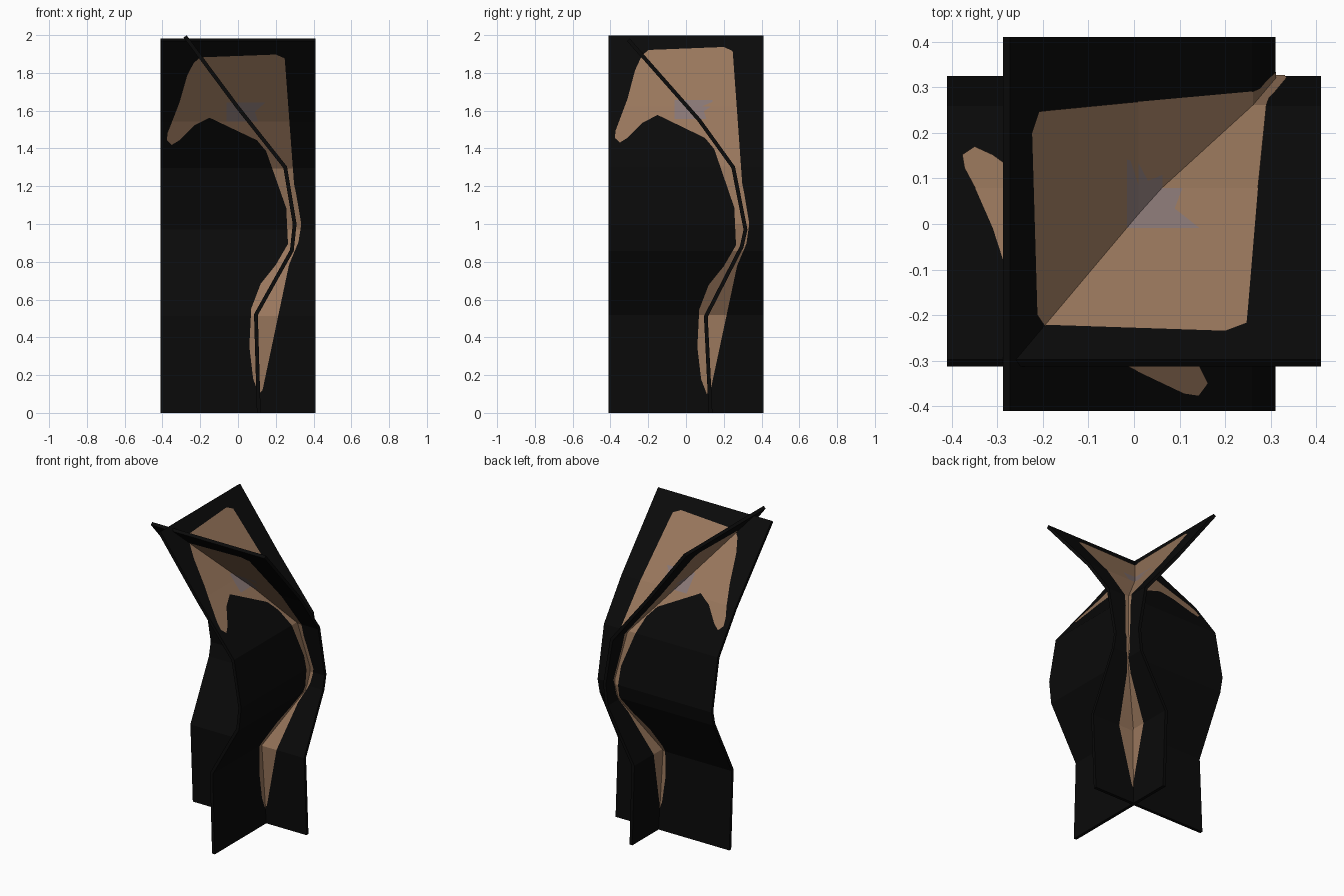
import bpy, bmesh
from mathutils import Vector

if "Cube" in bpy.data.objects:
    bpy.data.objects.remove(bpy.data.objects["Cube"])

HALF_W, HALF_T, LIFT = 0.41, 0.010, 0.002


def material(name, rgb):
    m = bpy.data.materials.new(name)
    m.diffuse_color = (*rgb, 1)
    m.use_nodes = True
    m.node_tree.nodes["Principled BSDF"].inputs["Base Color"].default_value = m.diffuse_color
    return m


BLACK = material("black_card", (0.003, 0.003, 0.003))
BROWN = material("leaf_brown", (0.32, 0.185, 0.108))
LILAC = material("pale_lilac", (0.25, 0.185, 0.18))

# bent card profiles: (sideways offset, height)
FRONT_PROFILE = [(.13, 0), (.105, .51), (.295, .88), (.315, .97), (.25, 1.3),
                 (.07, 1.55), (-.305, 1.975)]
SIDE_PROFILE = [(.11, 0), (.095, .52), (.285, .86), (.30, 1.0), (.25, 1.3),
                (0, 1.616), (-.28, 1.993)]

# painted leaf and stem outline: (across, height), counter-clockwise
OUTLINE = [(-.2, 1.89), (-.235, 1.86), (-.27, 1.79), (-.31, 1.65), (-.372, 1.49),
           (-.377, 1.45), (-.35, 1.425), (-.31, 1.45), (-.23, 1.53), (-.15, 1.57),
           (-.05, 1.585), (0, 1.575), (.1, 1.45), (.2, 1.33), (.25, 1.2), (.28, 1.0),
           (.27, .9), (.2, .78), (.12, .68), (.07, .55), (.06, .35), (.08, .18),
           (.11, .1), (.13, .12), (.135, .4), (.115, .55), (.2, .7), (.27, .78),
           (.32, .9), (.335, 1.0), (.31, 1.15), (.28, 1.3), (.2, 1.43), (.12, 1.53),
           (.08, 1.59), (.07, 1.66), (.15, 1.71), (.22, 1.785), (.25, 1.85),
           (.247, 1.885), (.2, 1.905), (0, 1.897)]


def miters(profile):
    """Offset direction at each profile point."""
    pts = [Vector(p) for p in profile]
    segs = [(b - a).normalized() for a, b in zip(pts, pts[1:])]
    segs = [Vector((s.y, -s.x)) for s in segs]
    out = []
    for i in range(len(pts)):
        a, b = segs[max(i - 1, 0)], segs[min(i, len(segs) - 1)]
        n = (a + b).normalized()
        out.append(n / n.dot(a))
    out[0] = Vector((1, 0))
    return pts, out


def place(profile, axis, u, z, h):
    """Point on the bent card, pushed off its middle by h."""
    pts, ns = miters(profile)
    for i in range(len(pts) - 1):
        if z <= pts[i + 1].y + 1e-6 or i == len(pts) - 2:
            t = (z - pts[i].y) / (pts[i + 1].y - pts[i].y)
            p = pts[i].lerp(pts[i + 1], t) + ns[i].lerp(ns[i + 1], t) * h
            return Vector((u, p.x, p.y)) if axis == 1 else Vector((p.x, u, p.y))


def finish(bm, name, mats):
    me = bpy.data.meshes.new(name)
    bm.to_mesh(me)
    bm.free()
    for m in mats:
        me.materials.append(m)
    ob = bpy.data.objects.new(name, me)
    bpy.context.collection.objects.link(ob)


def card(name, profile, axis):
    bm = bmesh.new()
    rings = [[bm.verts.new(place(profile, axis, u, z, h)) for u, h in
              ((-HALF_W, -HALF_T), (HALF_W, -HALF_T), (HALF_W, HALF_T), (-HALF_W, HALF_T))]
             for _, z in profile]
    for a, b in zip(rings, rings[1:]):
        for i in range(4):
            j = (i + 1) % 4
            bm.faces.new((a[i], a[j], b[j], b[i]))
    bm.faces.new(rings[0])
    bm.faces.new(rings[-1])
    bmesh.ops.recalc_face_normals(bm, faces=bm.faces[:])
    finish(bm, name, [BLACK])


def painted_leaf(name, profile, axis, side, raise_top):
    bm = bmesh.new()
    bm.faces.new([bm.verts.new((u, 0, z + raise_top * min(1, max(0, (z - 1.6) / .3))))
                  for u, z in OUTLINE])
    bmesh.ops.triangulate(bm, faces=bm.faces[:], ngon_method='EAR_CLIP')
    # cut along the bends and around the pale joint
    cuts = [((0, 0, z), (0, 0, 1)) for _, z in profile[1:-1]]
    cuts += [((0, 0, 1.65), (0, 0, 1)), ((0, 0, 1.55), (0, 0, 1)), ((-.06, 0, 0), (1, 0, 0))]
    for co, no in cuts:
        bmesh.ops.bisect_plane(bm, geom=bm.verts[:] + bm.edges[:] + bm.faces[:],
                               plane_co=co, plane_no=no)
    for f in bm.faces:
        c = f.calc_center_median()
        f.material_index = int(1.55 < c.z < 1.65 and -.06 < c.x < .1)
    bmesh.ops.triangulate(bm, faces=bm.faces[:])
    for v in bm.verts:
        v.co = place(profile, axis, v.co.x, v.co.z, side * (HALF_T + LIFT))
    bm.normal_update()
    flip = [f for f in bm.faces if f.normal[axis] * side < 0]
    bmesh.ops.reverse_faces(bm, faces=flip)
    finish(bm, name, [BROWN, LILAC])


# two crossed cards, leaf painted on both faces of each
for label, profile, axis, lift in (("front", FRONT_PROFILE, 1, 0), ("side", SIDE_PROFILE, 0, .025)):
    card(label + "_card", profile, axis)
    for side, word in ((-1, "near"), (1, "far")):
        painted_leaf(f"{label}_leaf_{word}", profile, axis, side, lift)
